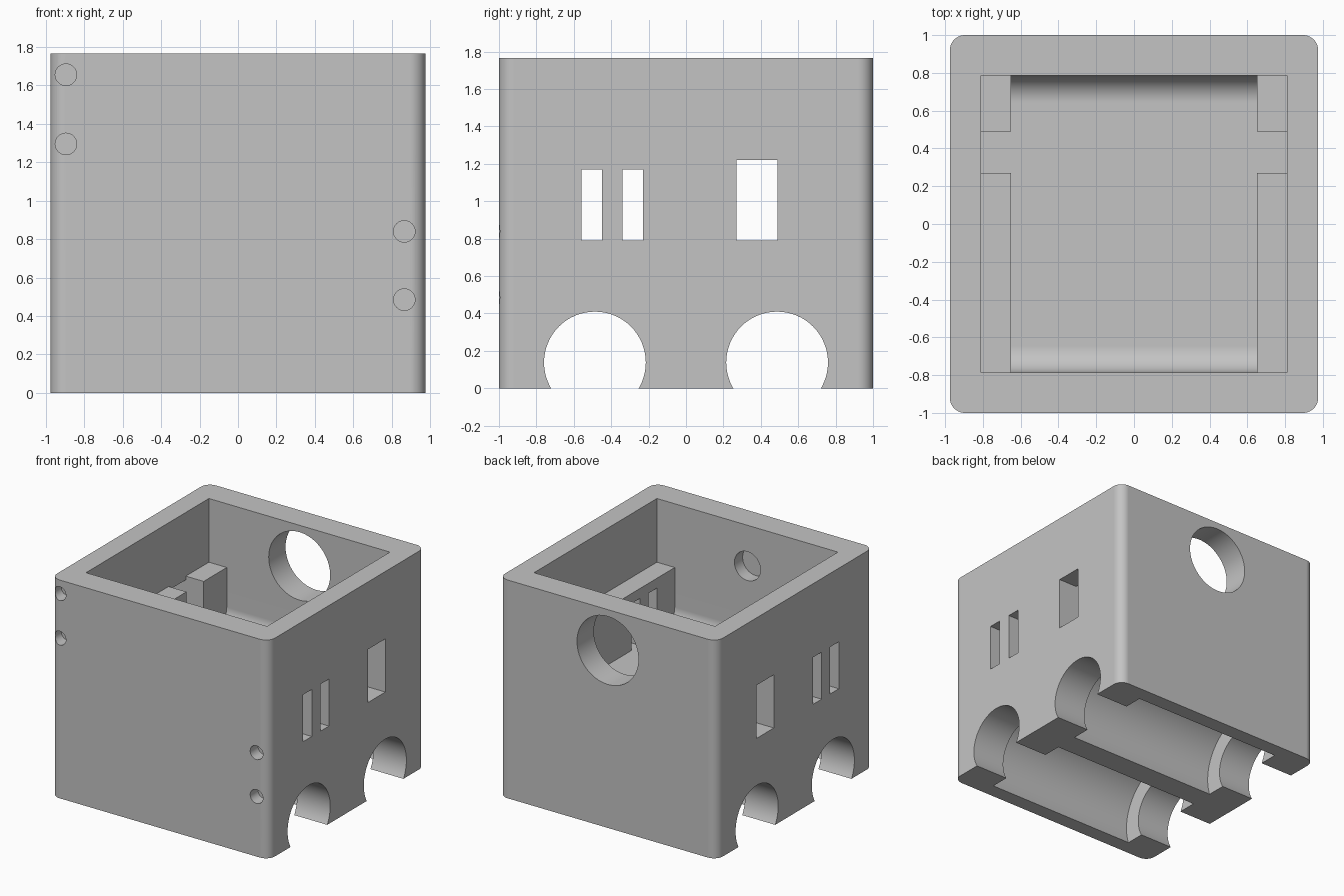
import bpy, bmesh, math
from mathutils import Matrix

if "Cube" in bpy.data.objects:
    bpy.data.objects.remove(bpy.data.objects["Cube"], do_unlink=True)

grey = bpy.data.materials.new("plain grey")
grey.use_nodes = True
COLOUR = (0.55, 0.55, 0.55, 1)
grey.diffuse_color = COLOUR
grey.node_tree.nodes["Principled BSDF"].inputs["Base Color"].default_value = COLOUR


def to_object(name, bm):
    bmesh.ops.recalc_face_normals(bm, faces=bm.faces[:])
    mesh = bpy.data.meshes.new(name)
    bm.to_mesh(mesh)
    bm.free()
    mesh.materials.append(grey)
    obj = bpy.data.objects.new(name, mesh)
    bpy.context.collection.objects.link(obj)
    return obj


def prism(name, points, offset):
    """Extrude a closed outline of 3D points along offset."""
    bm = bmesh.new()
    face = bm.faces.new([bm.verts.new(p) for p in points])
    ext = bmesh.ops.extrude_face_region(bm, geom=[face])
    bmesh.ops.translate(bm, vec=offset,
                        verts=[v for v in ext["geom"] if isinstance(v, bmesh.types.BMVert)])
    return to_object(name, bm)


def box(name, x0, x1, y0, y1, z0, z1):
    return prism(name, [(x0, y0, z0), (x1, y0, z0), (x1, y1, z0), (x0, y1, z0)],
                 (0, 0, z1 - z0))


def cylinder(name, axis, centre, radius, length, segments=64):
    bm = bmesh.new()
    turn = Matrix.Rotation(math.pi / 2, 4, 'Y' if axis == 'x' else 'X')
    bmesh.ops.create_cone(bm, cap_ends=True, segments=segments, radius1=radius,
                          radius2=radius, depth=length,
                          matrix=Matrix.Translation(centre) @ turn)
    return to_object(name, bm)


def arc(cx, cy, r, start, end, steps=10):
    return [(cx + r * math.cos(math.radians(start + (end - start) * i / steps)),
             cy + r * math.sin(math.radians(start + (end - start) * i / steps)))
            for i in range(steps + 1)]


# Main dimensions
W, D, H = 0.975, 1.0, 1.765
R = 0.08
IN_X, IN_Y, SHELF_X = 0.81, 0.785, 0.65
FLOOR, SHELF_Z, FILLET = 0.79, 1.25, 0.14
PORT_Z = 1.435

# Body with rounded upright corners
outline = (arc(W - R, D - R, R, 0, 90) + arc(-W + R, D - R, R, 90, 180)
           + arc(-W + R, -D + R, R, 180, 270) + arc(W - R, -D + R, R, 270, 360))
body = prism("housing", [(x, y, 0) for x, y in outline], (0, 0, H))

# Main cavity with a coved floor at front and back
cove = (arc(-IN_Y + FILLET, FLOOR + FILLET, FILLET, 180, 270)
        + arc(IN_Y - FILLET, FLOOR + FILLET, FILLET, 270, 360)
        + [(IN_Y, 2.0), (-IN_Y, 2.0)])
cutters = [
    prism("cavity_cutter", [(-SHELF_X, y, z) for y, z in cove], (2 * SHELF_X, 0, 0)),
    box("upper_cavity_cutter", -IN_X, IN_X, -IN_Y, IN_Y, SHELF_Z, 2.0),
    box("shelf_gap_cutter", -IN_X, IN_X, 0.27, 0.49, FLOOR, 1.6),
]

# Side windows through both walls
for y0, y1, top in ((0.27, 0.49, 1.22), (-0.34, -0.23, 1.17), (-0.56, -0.45, 1.17)):
    cutters.append(box("window_cutter", -1.2, 1.2, y0, y1, FLOOR, top))

# Two round bays underneath, wider in the middle
for y in (-0.487, 0.487):
    cutters.append(cylinder("bay_end_cutter", 'x', (0, y, 0.138), 0.272, 2.4))
    cutters.append(cylinder("bay_cutter", 'x', (0, y, 0.138), 0.414, 1.36))

# Back port and blind recess inside the front wall
cutters.append(cylinder("back_port_cutter", 'y', (0, 0.9, PORT_Z), 0.275, 0.6))
cutters.append(cylinder("front_recess_cutter", 'y', (0, -0.74, PORT_Z), 0.117, 0.3, 32))

# Small blind holes in the front face
for x, z in ((-0.895, 1.655), (-0.895, 1.295), (0.865, 0.84), (0.865, 0.485)):
    cutters.append(cylinder("pin_hole_cutter", 'y', (x, -1.0, z), 0.056, 0.2, 32))

# Carve the body
bpy.ops.object.select_all(action='DESELECT')
bpy.context.view_layer.objects.active = body
body.select_set(True)
for cutter in cutters:
    mod = body.modifiers.new("cut", 'BOOLEAN')
    mod.operation = 'DIFFERENCE'
    mod.solver = 'EXACT'
    mod.object = cutter
    bpy.ops.object.modifier_apply(modifier=mod.name)
    bpy.data.objects.remove(cutter, do_unlink=True)

# Smooth the curved walls, keep the edges crisp
bpy.ops.object.shade_smooth_by_angle(angle=math.radians(30))
weighted = body.modifiers.new("even_normals", 'WEIGHTED_NORMAL')
weighted.keep_sharp = True
